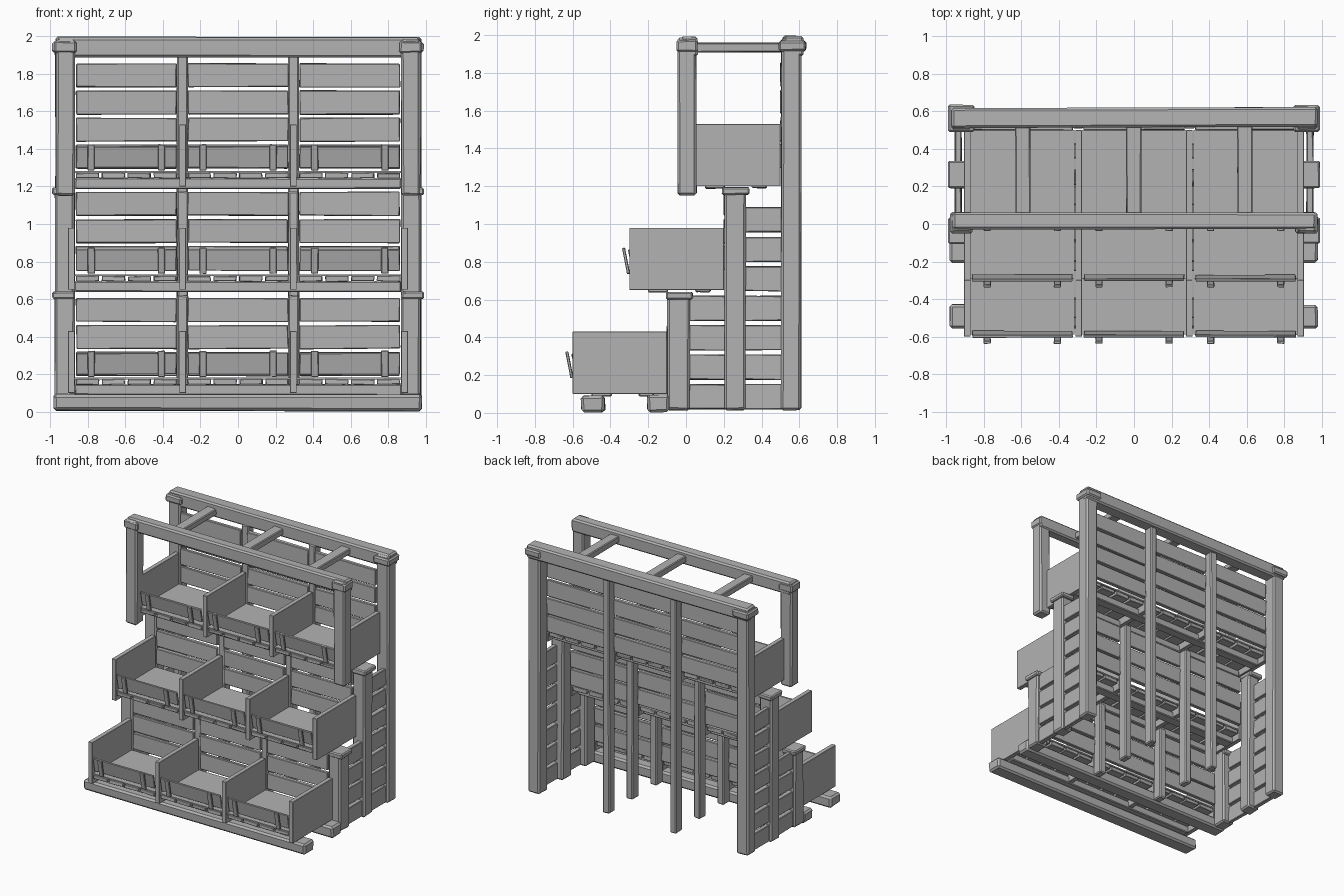
import bpy, bmesh, math, random
from mathutils import Matrix, Vector

random.seed(4)
wood = bpy.data.materials.new("grey_wood")
wood.diffuse_color = (0.45, 0.45, 0.45, 1)


def box(name, x, y, z, bevel=0.0, wobble=0.0, tilt=0.0):
    """Box between the given (min, max) ranges, chamfered and slightly uneven, tilted about x."""
    lo, hi = Vector((x[0], y[0], z[0])), Vector((x[1], y[1], z[1]))
    mid, size = (lo + hi) / 2, hi - lo
    bm = bmesh.new()
    bmesh.ops.create_cube(bm, size=1)
    for v in bm.verts:
        v.co = Vector(a * b for a, b in zip(v.co, size))
        v.co += Vector([random.uniform(-wobble, wobble) for _ in range(3)])
    if bevel:
        bmesh.ops.bevel(bm, geom=bm.edges[:], offset=bevel, segments=1, affect='EDGES')
    bmesh.ops.rotate(bm, verts=bm.verts, matrix=Matrix.Rotation(tilt, 3, 'X'))
    mesh = bpy.data.meshes.new(name)
    bm.to_mesh(mesh)
    bm.free()
    mesh.materials.append(wood)
    ob = bpy.data.objects.new(name, mesh)
    ob.location = mid
    bpy.context.collection.objects.link(ob)
    return ob


def pair(name, x, *args, **kw):
    """The same box on the left and right side."""
    box(name + "_right", x, *args, **kw)
    box(name + "_left", (-x[1], -x[0]), *args, **kw)


# Corner posts with caps
pair("back_post", (0.87, 0.975), (0.505, 0.61), (0.015, 1.985), 0.012, 0.003)
pair("back_post_cap", (0.85, 0.99), (0.49, 0.635), (1.915, 1.97), 0.01, 0.002)
pair("middle_post", (0.87, 0.975), (0.205, 0.315), (0.015, 1.19), 0.012, 0.003)
pair("middle_post_cap", (0.87, 0.99), (0.19, 0.335), (1.155, 1.195), 0.008, 0.002)
pair("short_post", (0.87, 0.975), (-0.10, 0.02), (0.015, 0.635), 0.012, 0.003)
pair("short_post_cap", (0.87, 0.99), (-0.105, 0.035), (0.60, 0.64), 0.008, 0.002)
pair("hanging_post", (0.87, 0.97), (-0.045, 0.055), (1.15, 1.985), 0.012, 0.003)
pair("hanging_post_cap", (0.86, 0.98), (-0.05, 0.062), (1.91, 1.975), 0.01, 0.002)

# Top frame
box("back_top_beam", (-0.975, 0.975), (0.515, 0.62), (1.89, 1.995), 0.012, 0.004)
box("front_top_beam", (-0.965, 0.97), (-0.03, 0.06), (1.885, 1.99), 0.012, 0.004)
for x in (-0.592, -0.002, 0.59):
    box("top_crossbar", (x - 0.04, x + 0.04), (0.03, 0.54), (1.91, 1.96), 0.006, 0.002)

# Foot beams
box("front_foot_beam", (-0.98, 0.98), (-0.555, -0.43), (0.005, 0.088), 0.014, 0.004)
box("rear_foot_beam", (-0.98, 0.98), (-0.205, -0.09), (0.005, 0.095), 0.014, 0.004)

# Side cladding between the posts
for i in range(7):
    z = 0.02 + i * 0.156
    pair("side_slat_back", (0.92, 0.955), (0.30, 0.52), (z, z + 0.132), 0.004, 0.003)
    if i < 4:
        pair("side_slat_front", (0.92, 0.955), (0.01, 0.22), (z, z + 0.132), 0.004, 0.003)

# Three stepped tiers: front of crate, base height, top of upright, lowest and highest slat
BAYS = (-0.595, 0.0, 0.595)
tiers = (
    (-0.60, 0.10, 0.62, 0.19, 3),
    (-0.30, 0.65, 1.175, 0.755, 3),
    (0.00, 1.20, 1.90, 1.295, 4),
)
for front, base, top, slat_z, slats in tiers:
    back = front + 0.50

    # Thin uprights carrying the back boards
    pair("thin_upright", (0.267, 0.325), (back + 0.01, back + 0.09), (0.015, top), 0.008, 0.003)

    # Crate sides and dividers
    for x in (-0.888, -0.295, 0.295, 0.888):
        box("crate_side", (x - 0.018, x + 0.018), (front, back), (base, base + 0.33), 0.002)

    # Rails under the crates
    for y0, y1 in ((0.10, 0.205), (0.35, 0.43)):
        box("crate_rail", (-0.87, 0.87), (front + y0, front + y1),
            (base - 0.012, base + 0.045), 0.006, 0.003)

    for cx in BAYS:
        # Crate floor on short planks
        box("crate_floor", (cx - 0.278, cx + 0.278), (front + 0.01, back),
            (base + 0.072, base + 0.082))
        for k in range(4):
            px = cx + (k - 1.5) * 0.138
            box("floor_plank", (px - 0.061, px + 0.061), (front + 0.005, back - 0.005),
                (base + 0.044, base + 0.073), 0.003, 0.003)

        # Leaning front board with two clips
        box("crate_front_board", (cx - 0.267, cx + 0.267), (front + 0.005, front + 0.02),
            (base + 0.10, base + 0.215), 0.003, 0.002, tilt=math.radians(11))
        for s in (-0.187, 0.187):
            box("front_board_clip", (cx + s - 0.019, cx + s + 0.019),
                (front - 0.025, front - 0.01), (base + 0.085, base + 0.225),
                0.003, 0.001, tilt=math.radians(11))

        # Back boards
        for i in range(slats):
            z = slat_z + i * 0.1445
            box("back_slat", (cx - 0.268, cx + 0.268), (back, back + 0.03),
                (z, z + 0.127), 0.004, 0.003)
